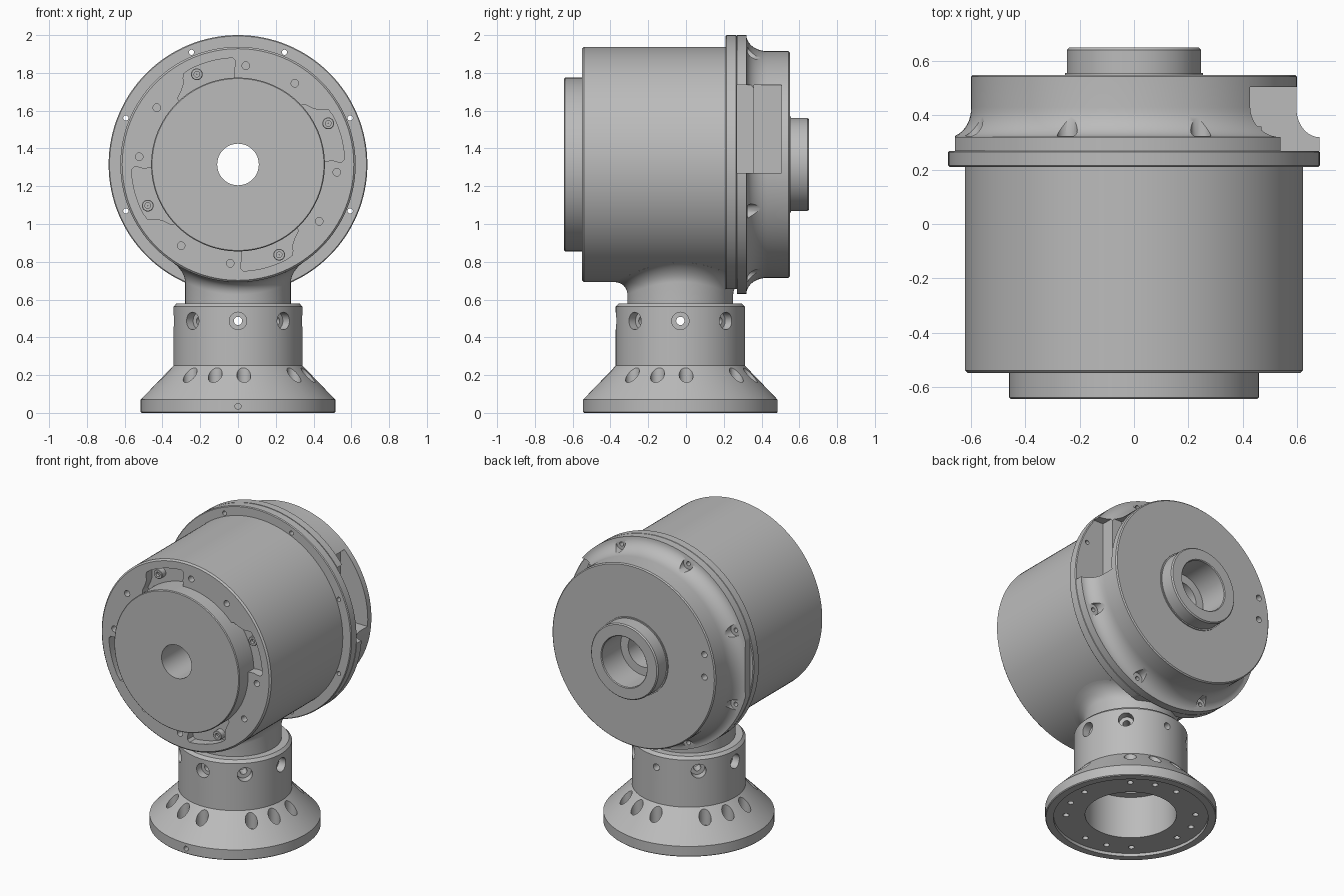
import bpy, bmesh
from math import sin, cos, pi, radians, sqrt
from mathutils import Vector, Matrix

cube = bpy.data.objects.get("Cube")
if cube:
    bpy.data.objects.remove(cube)

AXIS_Z = 1.315                     # height of the drum axis
BASE = Vector((0, -0.03, 0))       # centre of the pedestal
DRUM = Vector((0, 0, AXIS_Z))
DRUM_R = 0.623

grey = bpy.data.materials.new("machined_grey")
grey.use_nodes = True
GREY = (0.5, 0.5, 0.5, 1)
grey.diffuse_color = GREY
grey.node_tree.nodes["Principled BSDF"].inputs["Base Color"].default_value = GREY


def make(name, bm):
    bmesh.ops.recalc_face_normals(bm, faces=bm.faces)
    mesh = bpy.data.meshes.new(name)
    bm.to_mesh(mesh)
    bm.free()
    mesh.materials.append(grey)
    ob = bpy.data.objects.new(name, mesh)
    bpy.context.collection.objects.link(ob)
    return ob


def bridge_rings(bm, rings, closed):
    n = len(rings[0])
    for i in range(len(rings) if closed else len(rings) - 1):
        a, b = rings[i], rings[(i + 1) % len(rings)]
        for j in range(n):
            k = (j + 1) % n
            bm.faces.new((a[j], a[k], b[k], b[j]))


def lathe(name, profile, axis, centre, n=128):
    """Revolve a closed (radius, distance along axis) outline."""
    bm = bmesh.new()
    rings = []
    for r, t in profile:
        ring = []
        for j in range(n):
            a = 2 * pi * j / n
            p = (r * cos(a), t, r * sin(a)) if axis == "Y" else (r * cos(a), r * sin(a), t)
            ring.append(bm.verts.new(Vector(p) + centre))
        rings.append(ring)
    bridge_rings(bm, rings, True)
    return make(name, bm)


def add_rod(bm, start, end, r, n=28):
    start, end = Vector(start), Vector(end)
    d = end - start
    m = Matrix.Translation((start + end) / 2) @ d.to_track_quat("Z", "Y").to_matrix().to_4x4()
    bmesh.ops.create_cone(bm, cap_ends=True, segments=n, radius1=r, radius2=r,
                          depth=d.length, matrix=m)


def add_box(bm, lo, hi):
    lo, hi = Vector(lo), Vector(hi)
    m = Matrix.Translation((lo + hi) / 2) @ Matrix.Diagonal((*(hi - lo), 1))
    bmesh.ops.create_cube(bm, size=1, matrix=m)


def add_prism(bm, points, y0, y1):
    rings = [[bm.verts.new((x, y, z)) for x, z in points] for y in (y0, y1)]
    bridge_rings(bm, rings, False)
    for ring in rings:
        bm.faces.new(ring)


def cut(ob, bm):
    """Subtract the cutter mesh and bake the result."""
    cutter = make(ob.name + "_cutter", bm)
    cutter.hide_render = True
    mod = ob.modifiers.new("cut", "BOOLEAN")
    mod.operation, mod.solver, mod.use_self, mod.object = "DIFFERENCE", "EXACT", True, cutter
    graph = bpy.context.evaluated_depsgraph_get()
    mesh = bpy.data.meshes.new_from_object(ob.evaluated_get(graph))
    ob.modifiers.clear()
    ob.data = mesh
    bpy.data.objects.remove(cutter)


def on_drum(r, deg, y):
    a = radians(deg)
    return Vector((r * cos(a), y, AXIS_Z + r * sin(a)))


def on_base(r, deg, z):
    a = radians(deg)
    return BASE + Vector((r * cos(a), r * sin(a), z))


parts = []
flange_angles = [22.5 + 45 * k for k in range(8)]

# Drum housing with its flange
drum = lathe("drum_housing", [
    (0.11, -0.55), (0.613, -0.55), (DRUM_R, -0.54), (DRUM_R, 0.21), (0.68, 0.21),
    (0.685, 0.215), (0.685, 0.265), (0.68, 0.27), (0.11, 0.27)], "Y", DRUM)
bm = bmesh.new()
add_box(bm, (-0.5, 0.1, 0.5), (0.5, 0.4, 0.655))
for a in flange_angles:
    add_rod(bm, on_drum(0.643, a, 0.1), on_drum(0.643, a, 0.4), 0.014)
pocket = [(2, 0.44), (2.5, 0.5), (1.5, 0.53), (1.5, 0.55), (3, 0.565)]
pocket += [(d, 0.565) for d in range(6, 30, 3)]
pocket += [(31, 0.56), (32.5, 0.54), (34, 0.515), (37, 0.495), (42, 0.475), (45, 0.44)]
for k in range(4):
    outline = [(r * cos(radians(d + 90 * k)), AXIS_Z + r * sin(radians(d + 90 * k)))
               for d, r in pocket]
    add_prism(bm, outline, -0.6, -0.49)
    for a in (-4.5, -35):
        add_rod(bm, on_drum(0.525, a + 90 * k, -0.6), on_drum(0.525, a + 90 * k, -0.5), 0.02)
cut(drum, bm)
parts.append(drum)

# Output boss on the front
parts.append(lathe("front_boss", [
    (0.11, -0.645), (0.455, -0.645), (0.46, -0.64), (0.46, -0.4), (0.11, -0.4)], "Y", DRUM))

# Socket screws inside the front pockets
for k in range(4):
    parts.append(lathe("pocket_screw", [
        (0.015, -0.53), (0.028, -0.53), (0.031, -0.527), (0.031, -0.48), (0.001, -0.48),
        (0.001, -0.51), (0.015, -0.51)], "Y", on_drum(0.525, 24.5 + 90 * k, 0), 24))

# Rear cap with a concave shoulder and a raised ring
shoulder = [(0.685 - 0.085 * sin(i * pi / 20), 0.43 - 0.11 * cos(i * pi / 20)) for i in range(11)]
cap = lathe("rear_cap", [(0.11, 0.27), (0.685, 0.27)] + shoulder + [
    (0.6, 0.543), (0.593, 0.55), (0.255, 0.55), (0.255, 0.557), (0.247, 0.557),
    (0.247, 0.642), (0.24, 0.65), (0.17, 0.65), (0.165, 0.645), (0.165, 0.45),
    (0.11, 0.45)], "Y", DRUM)
bm = bmesh.new()
for a in flange_angles:
    add_rod(bm, on_drum(0.643, a, 0.325), on_drum(0.643, a, 0.5), 0.037)
    add_rod(bm, on_drum(0.643, a, 0.1), on_drum(0.643, a, 0.4), 0.014)
add_box(bm, (0.47, 0.25, 1.27), (0.9, 0.4, 1.735))
add_box(bm, (0.4, 0.36, 1.27), (0.9, 0.505, 1.735))
add_box(bm, (-0.9, 0.25, 1), (-0.66, 0.42, 1.6))
for z in (0, 0.15):
    add_rod(bm, (-0.52, 0.5, AXIS_Z + z), (-0.52, 0.6, AXIS_Z + z), 0.02)
cut(cap, bm)
parts.append(cap)

# Neck, flaring into the underside of the drum
bm = bmesh.new()
rings = []
sections = [(0.28, None)] + [(0.28 + 0.065 * (1 - cos(i * pi / 16)), 0.065 * (1 - sin(i * pi / 16)))
                             for i in range(9)] + [(0.345, -0.04)]
for r, gap in sections:
    ring = []
    for j in range(128):
        p = on_base(r, j * 360 / 128, 0.56)
        if gap is not None:
            p.z = AXIS_Z - sqrt(DRUM_R ** 2 - p.x ** 2) - gap
        ring.append(bm.verts.new(p))
    rings.append(ring)
bridge_rings(bm, rings, False)
bm.faces.new(rings[0])
bm.faces.new(rings[-1])
parts.append(make("neck", bm))

# Hollow pedestal: flared foot and collar
pedestal = lathe("pedestal", [
    (0.275, 0.02), (0.465, 0.02), (0.465, 0), (0.51, 0), (0.515, 0.005), (0.515, 0.07),
    (0.342, 0.25), (0.342, 0.562), (0.325, 0.58), (0.22, 0.58), (0.22, 0.3),
    (0.275, 0.3)], "Z", BASE)
bm = bmesh.new()
for k in range(4):
    for a in (4.5, -18, -40.5):
        d = a + 90 * k
        add_rod(bm, on_base(0.39, d, 0.13), on_base(0.39, d, 0.35), 0.037)
        add_rod(bm, on_base(0.39, d, -0.1), on_base(0.39, d, 0.2), 0.018)
for k in range(8):
    d = 45 * k
    add_rod(bm, on_base(0.1, d, 0.487), on_base(0.5, d, 0.487), 0.022)
    if d != 90:
        add_rod(bm, on_base(0.29, d, 0.487), on_base(0.5, d, 0.487), 0.046)
add_rod(bm, on_base(0.48, -90, 0.035), on_base(0.6, -90, 0.035), 0.016)
cut(pedestal, bm)
parts.append(pedestal)

# Smooth curved walls, keep machined edges sharp
bpy.ops.object.select_all(action="DESELECT")
for ob in parts:
    ob.select_set(True)
bpy.context.view_layer.objects.active = parts[0]
bpy.ops.object.shade_smooth_by_angle(angle=radians(30))
